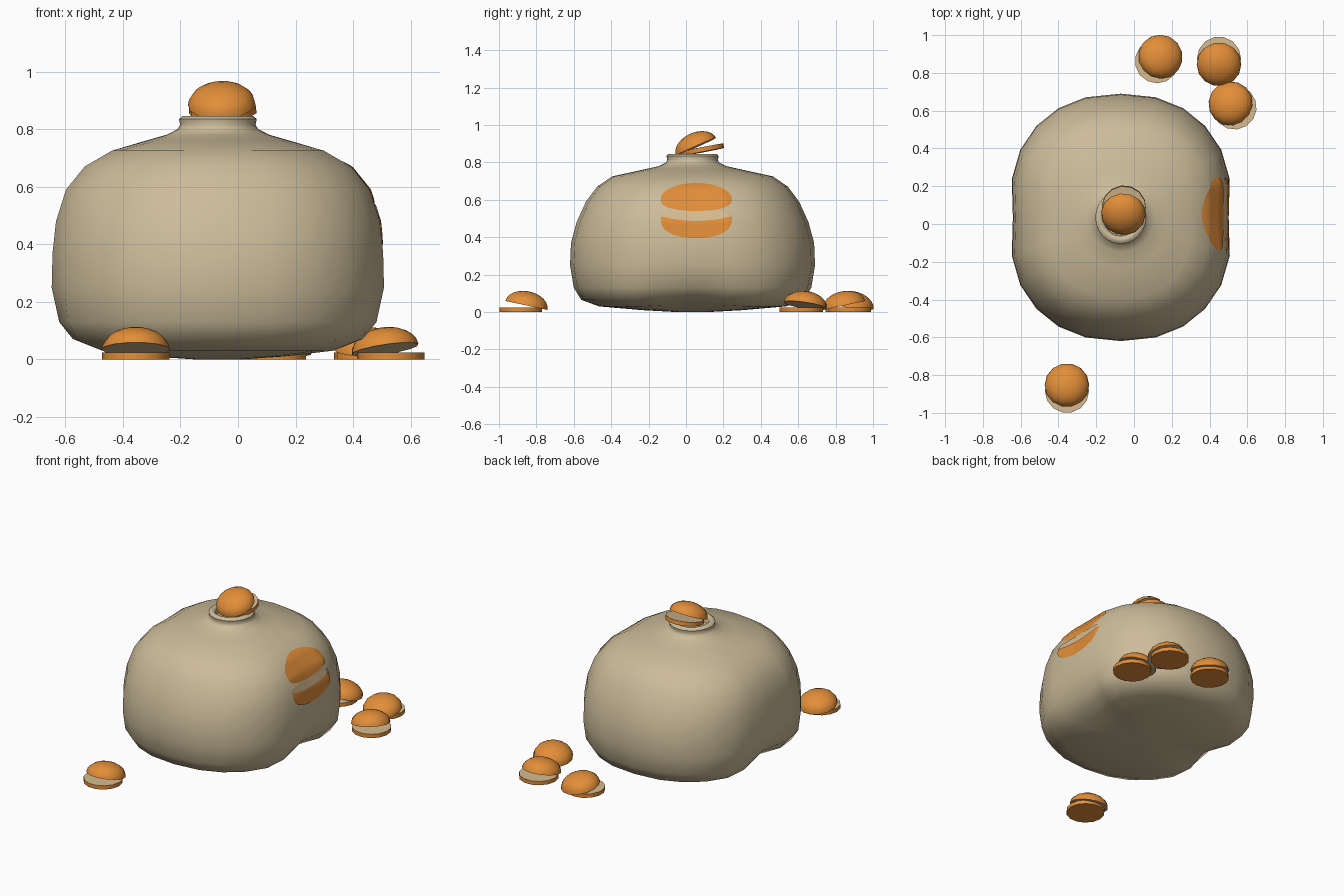
import bpy, bmesh, math
from mathutils import Vector, Matrix
from mathutils.bvhtree import BVHTree

if "Cube" in bpy.data.objects:
    bpy.data.objects.remove(bpy.data.objects["Cube"])


def material(name, rgb):
    m = bpy.data.materials.new(name)
    m.diffuse_color = (*rgb, 1)
    m.use_nodes = True
    m.node_tree.nodes["Principled BSDF"].inputs["Base Color"].default_value = m.diffuse_color
    return m


CLAY = material("tan clay", (0.60, 0.50, 0.32))
ORANGE = material("orange shell", (0.76, 0.27, 0.04))
CREAM = material("cream filling", (0.68, 0.50, 0.28))


def finish(bm, name, mats, angle=40, matrix=None, recalc=True):
    if recalc:
        bmesh.ops.recalc_face_normals(bm, faces=bm.faces)
    me = bpy.data.meshes.new(name)
    bm.to_mesh(me)
    bm.free()
    for m in mats:
        me.materials.append(m)
    ob = bpy.data.objects.new(name, me)
    bpy.context.collection.objects.link(ob)
    if matrix is not None:
        ob.matrix_world = matrix
    bpy.ops.object.select_all(action='DESELECT')
    ob.select_set(True)
    bpy.context.view_layer.objects.active = ob
    bpy.ops.object.shade_smooth_by_angle(angle=math.radians(angle))
    return ob


def loft(bm, rings):
    """Skin a list of closed point rings and cap both ends."""
    loops = [[bm.verts.new(p) for p in ring] for ring in rings]
    n = len(loops[0])
    for a, b in zip(loops, loops[1:]):
        for i in range(n):
            j = (i + 1) % n
            bm.faces.new((a[i], a[j], b[j], b[i]))
    bm.faces.new(loops[0][::-1])
    bm.faces.new(loops[-1])


# Jar body: rounded-square rings rising to a round neck (z, half x, half y)
CX, CY = -0.07, 0.035
PROFILE = [(0.0, 0.08, 0.09), (0.01, 0.24, 0.27), (0.03, 0.44, 0.50),
           (0.065, 0.53, 0.595), (0.13, 0.57, 0.635), (0.25, 0.58, 0.655),
           (0.37, 0.577, 0.65), (0.48, 0.565, 0.62), (0.59, 0.53, 0.57),
           (0.67, 0.465, 0.51), (0.725, 0.37, 0.43), (0.76, 0.25, 0.27),
           (0.78, 0.18, 0.18), (0.80, 0.14, 0.14), (0.815, 0.131, 0.135),
           (0.835, 0.135, 0.14), (0.846, 0.122, 0.127), (0.846, 0.105, 0.11),
           (0.835, 0.095, 0.10), (0.80, 0.09, 0.095)]


def jar_ring(z, hx, hy):
    boxy = z < 0.75
    n = 2.3 if boxy else 2.0
    pts = []
    for i in range(24):
        a = math.tau * i / 24
        c, s = math.cos(a), math.sin(a)
        x = math.copysign(abs(c) ** (2 / n), c)
        y = math.copysign(abs(s) ** (2 / n), s)
        if boxy:
            # flattened sides, pinched in low down
            x = max(-1, min(1, x * 1.04))
            low = max(0, 1 - z / 0.25)
            x *= 1 - (0.015 + 0.17 * low) * math.exp(-(y / 0.3) ** 2)
        lift = 0.02 * math.exp(-(y / 0.3) ** 2) * abs(x) if 0.02 < z < 0.1 else 0
        pts.append((CX + hx * x, CY + hy * y, z + lift))
    return pts


bm = bmesh.new()
loft(bm, [jar_ring(*p) for p in PROFILE])
bmesh.ops.recalc_face_normals(bm, faces=bm.faces)
tree = BVHTree.FromBMesh(bm)
finish(bm, "jar_body", [CLAY], 60)


# Painted emblem on the right side: thin plates laid on the jar wall
def decal(name, mat, bottom, top, cols=24, rows=8):
    bm = bmesh.new()
    grid = []
    for i in range(cols + 1):
        t = -math.cos(math.pi * i / cols) * 0.998
        col = []
        for j in range(rows + 1):
            y = 0.055 + 0.19 * t
            z = bottom(t) + (top(t) - bottom(t)) * j / rows
            hit = tree.ray_cast(Vector((2, y, z)), Vector((-1, 0, 0)))[0]
            col.append(bm.verts.new((hit.x + 0.005, y, z)))
        grid.append(col)
    for a, b in zip(grid, grid[1:]):
        for j in range(rows):
            bm.faces.new((a[j], b[j], b[j + 1], a[j + 1]))
    finish(bm, name, [mat], 60, recalc=False)


def arc(t, p=1.0):
    return max(0, 1 - t * t) ** (0.5 * p)


decal("emblem_top", ORANGE, lambda t: 0.605 - 0.065 * arc(t, 0.7),
      lambda t: 0.605 + 0.085 * arc(t))
decal("emblem_filling", CREAM, lambda t: 0.489 + 0.025 * t * t,
      lambda t: 0.52 + 0.02 * arc(t, 0.6))
decal("emblem_bottom", ORANGE, lambda t: 0.505 - 0.11 * arc(t, 0.7),
      lambda t: 0.487 + 0.025 * t * t)


# Sandwich cookie: flat base and tilted dome, both with cream inner faces
def circle(r, z, n=14):
    return [(r * math.cos(math.tau * i / n), r * math.sin(math.tau * i / n), z)
            for i in range(n)]


def cookie(name, x, y, z, turn, tilt=0, dome_tilt=12):
    """Base centre, direction of the opening (0 = front), and tilts in degrees."""
    place = (Matrix.Translation((x, y, z))
             @ Matrix.Rotation(math.radians(turn), 4, 'Z')
             @ Matrix.Rotation(math.radians(-tilt), 4, 'X'))
    bm = bmesh.new()
    loft(bm, [circle(0.117, 0), circle(0.117, 0.025)])
    bm.normal_update()
    for f in bm.faces:
        f.material_index = int(f.normal.z > 0.9)
    finish(bm, name + "_base", [ORANGE, CREAM], 40, place)

    bm = bmesh.new()
    angles = [math.radians(a) for a in (0, 15, 30, 45, 60, 75, 86)]
    loft(bm, [circle(0.118 * math.cos(a), 0.076 * math.sin(a)) for a in angles])
    bm.normal_update()
    for f in bm.faces:
        f.material_index = int(f.normal.z < -0.9)
    lid = (place @ Matrix.Translation((0, 0.03, 0.035))
           @ Matrix.Rotation(math.radians(-dome_tilt), 4, 'X'))
    finish(bm, name + "_dome", [ORANGE, CREAM], 50, lid)


cookie("front_cookie", -0.355, -0.883, 0, 0)
cookie("back_left_cookie", 0.122, 0.862, 0, -38)
cookie("back_middle_cookie", 0.45, 0.875, 0, 180)
cookie("back_right_cookie", 0.532, 0.617, 0, 45)
cookie("lid_cookie", -0.053, 0.09, 0.855, 175, 11, 13)
